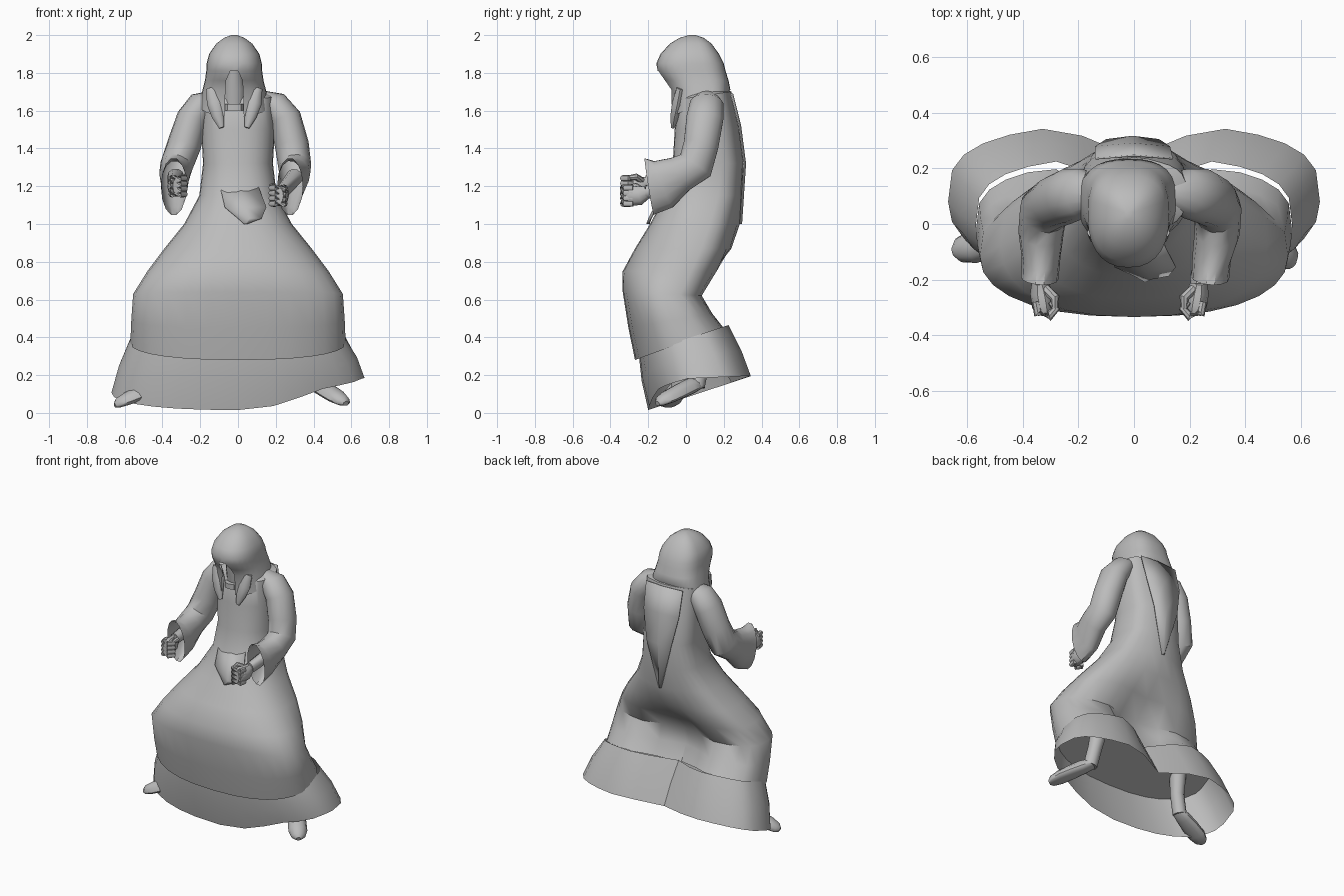
import bpy, bmesh, math
from mathutils import Vector

cube = bpy.data.objects.get("Cube")
if cube:
    bpy.data.objects.remove(cube)

GREY = (0.5, 0.5, 0.5, 1)
mat = bpy.data.materials.new("cloth grey")
mat.use_nodes = True
mat.diffuse_color = GREY
bsdf = mat.node_tree.nodes["Principled BSDF"]
bsdf.inputs["Base Color"].default_value = GREY
bsdf.inputs["Roughness"].default_value = 0.8


def clamp(v):
    return max(0, min(1, v))


def finish(name, bm, fix_normals=True, angle=40):
    if fix_normals:
        bmesh.ops.recalc_face_normals(bm, faces=bm.faces)
    me = bpy.data.meshes.new(name)
    bm.to_mesh(me)
    bm.free()
    me.materials.append(mat)
    ob = bpy.data.objects.new(name, me)
    bpy.context.collection.objects.link(ob)
    bpy.ops.object.select_all(action='DESELECT')
    ob.select_set(True)
    bpy.context.view_layer.objects.active = ob
    bpy.ops.object.shade_smooth_by_angle(angle=math.radians(angle))
    return ob


def skin(rings, cap_start=False, cap_end=False):
    """Join rings of points with quads."""
    bm = bmesh.new()
    rows = [[bm.verts.new(p) for p in ring] for ring in rings]
    n = len(rows[0])
    for a, b in zip(rows, rows[1:]):
        for i in range(n):
            j = (i + 1) % n
            bm.faces.new((a[i], a[j], b[j], b[i]))
    if cap_start:
        bm.faces.new(rows[0])
    if cap_end:
        bm.faces.new(rows[-1])
    return bm


def body_ring(zf, zb, hw, yf, yc, yl, cx=0, lobe=2.0, n=28):
    """Flat-lying section: round front, back that may be hollow in the middle."""
    pts = []
    mid = (yf + yl) / 2
    for i in range(n):
        a = math.tau * i / n
        c, s = math.cos(a), math.sin(a)
        x = hw * math.copysign(abs(c) ** 0.85, c)
        if s < 0:
            y = mid + (mid - yf) * -abs(s) ** 0.9
        else:
            k = clamp(abs(c) * lobe)
            k = k * k * (3 - 2 * k)
            y = mid + (yc + (yl - yc) * k - mid) * s ** 0.6
        f = (y - yf) / max(yl - yf, 0.01)
        pts.append(Vector((cx + x, y, zf + (zb - zf) * f)))
    return pts


def tube(name, path, n=12, cap=True, flat=0):
    """Round limb: path of (x, y, z, side radius, depth radius)."""
    pts = [Vector(p[:3]) for p in path]
    rings = []
    for i, p in enumerate(path):
        t = (pts[min(i + 1, len(pts) - 1)] - pts[max(i - 1, 0)]).normalized()
        side = Vector((1, 0, 0))
        side = (side - t * side.dot(t)).normalized()
        if flat:
            side = t.cross(Vector((0, 0, 1))).normalized()
        other = t.cross(side)
        ring = []
        for k in range(n):
            a = math.tau * k / n
            s = math.sin(a)
            if flat and s * other.z < 0:
                s *= flat
            ring.append(pts[i] + side * math.cos(a) * p[3] + other * s * p[4])
        rings.append(ring)
    return finish(name, skin(rings, cap, cap))


def panel(name, rows):
    """Hanging cloth strip: rows of (z, y, left x, right x)."""
    bm = bmesh.new()
    prev = None
    for z, y, x0, x1 in rows:
        edge = 0.012 if y < 0 else -0.012
        cur = [bm.verts.new(p) for p in ((x0, y + edge, z), ((x0 + x1) / 2, y, z), (x1, y + edge, z))]
        if prev:
            for i in range(2):
                bm.faces.new((prev[i], prev[i + 1], cur[i + 1], cur[i]))
        prev = cur
    ob = finish(name, bm)
    mod = ob.modifiers.new("thickness", 'SOLIDIFY')
    mod.thickness = 0.006


# Robe: neck, chest, waist, thighs, overskirt hem
robe = [(1.72, 1.72, .08, .0, .17, .17), (1.66, 1.70, .19, -.035, .24, .23),
        (1.5, 1.5, .195, -.06, .285, .27), (1.32, 1.32, .185, -.07, .305, .295),
        (1.15, 1.15, .205, -.11, .295, .29), (1.0, 1.0, .285, -.19, .285, .26),
        (.87, .87, .39, -.27, .24, .23), (.75, .75, .48, -.335, .13, .18),
        (.64, .62, .555, -.335, .02, .1), (.45, .53, .565, -.305, .0, .16),
        (.28, .46, .57, -.27, .05, .22)]
finish("robe", skin([body_ring(*r) for r in robe], True, True))

# Underskirt band, swept back around each leg and lifted on the left
band = [(.31, .47, .57, -.25, .08, .24), (.17, .33, .63, -.235, .17, .31), (.015, .2, .67, -.2, .24, .36)]
rings = [body_ring(*r, lobe=2.8) for r in band]
for k, ring in enumerate(rings):
    for p in ring:
        p.z += k * 0.05 * clamp((p.x - 0.12) / 0.35) * clamp(1 - p.y / 0.35)
finish("underskirt", skin(rings))

# Hood with a narrow arched face opening cut at the front
hood = [(1.57, 1.69, .182, -.078, .22, .22), (1.71, 1.71, .168, -.08, .235, .235),
        (1.76, 1.76, .155, -.115, .225, .225), (1.81, 1.81, .148, -.15, .21, .21),
        (1.85, 1.85, .146, -.157, .2, .2), (1.9, 1.9, .133, -.135, .175, .175),
        (1.955, 1.955, .095, -.085, .135, .135), (1.985, 1.985, .055, -.035, .095, .095),
        (2.0, 2.0, .015, .015, .05, .05)]
bm = skin([body_ring(*r, cx=-.02) for r in hood], False, True)
bmesh.ops.recalc_face_normals(bm, faces=bm.faces)
for v in bm.verts:
    if v.co.y < 0 and abs(v.co.z - 1.81) < .01 and abs(v.co.x + .02) < .06:
        v.co.x = -.02 + (v.co.x + .02) * .5
gone = []
for f in bm.faces:
    c = f.calc_center_median()
    if c.y < 0 and c.z < 1.8 and abs(c.x + .02) < .035:
        gone.append(f)
bmesh.ops.delete(bm, geom=gone, context='FACES')
finish("hood", bm, False, 60)

# Face, collar and hanging hood ends
tube("face", [(-.02, .02, 1.6, .06, .06), (-.02, .0, 1.72, .06, .06), (-.02, -.03, 1.83, .04, .05)])
tube("collar", [(-.02, -.04, 1.6, .05, .035), (-.02, -.04, 1.635, .05, .035)], 8)
for side, word in ((1, "left"), (-1, "right")):
    tube(word + "_hood_end", [(-.02 + side * .12, -.03, 1.72, .03, .02), (-.02 + side * .1, -.045, 1.64, .045, .03),
                              (-.02 + side * .085, -.06, 1.57, .033, .024), (-.02 + side * .067, -.07, 1.51, .014, .01)], 10)

# Hanging cloth at back and front
panel("back_panel", [(1.69, .25, -.14, .14), (1.52, .292, -.14, .13), (1.32, .318, -.1, .09), (1.0, .297, -.01, .01)])
panel("front_panel", [(1.22, -.07, -.1, .1), (1.09, -.168, -.07, .15), (1.03, -.2, .0, .125), (1.0, -.21, .03, .05)])

# Arms: sleeve, forearm and fist for each side
for side, word, grow, hand in ((1, "left", 0, Vector((.215, -.275, 1.15))),
                               (-1, "right", .05, Vector((-.32, -.275, 1.2)))):
    sx = lambda x, k: side * (x + grow * k)
    tube(word + "_sleeve", [
        (sx(.13, 0), .11, 1.68, .03, .05), (sx(.19, 0), .11, 1.635, .075, .09),
        (sx(.25, -.2), .1, 1.56, .085, .1), (sx(.285, 0), .08, 1.42, .09, .095),
        (sx(.3, .5), .05, 1.31, .088, .1), (sx(.3, .7), -.03, 1.265, .082, .1),
        (sx(.28, 1.1), -.12, 1.21, .07, .135), (sx(.275, 1.3), -.195, 1.198, .068, .155)], 14, False)
    wrist = hand + Vector((side * .02, .08, .02))
    tube(word + "_forearm", [(sx(.3, .6), .0, 1.25, .045, .045), (*wrist, .034, .038),
                             (*(wrist + Vector((0, -.02, 0))), .032, .038)], 10)
    hx, hy, hz = hand
    tube(word + "_palm", [(hx + side * .02, hy + .07, hz + .02, .028, .034), (hx + side * .015, hy + .03, hz, .04, .052),
                          (hx + side * .008, hy - .02, hz, .04, .058), (hx, hy - .05, hz, .026, .046)], 10)
    for i in range(4):
        z = hz + .042 - i * .028
        tube(f"{word}_finger_{i + 1}", [(hx + side * .034, hy - .005, z, .014, .016), (hx + side * .026, hy - .046, z, .018, .018),
                                        (hx - side * .015, hy - .057, z, .018, .018), (hx - side * .038, hy - .03, z, .016, .016),
                                        (hx - side * .02, hy - .005, z, .012, .012)], 8)
    tube(word + "_thumb", [(hx, hy + .04, hz + .03, .018, .018), (hx - side * .035, hy + .01, hz + .05, .018, .018),
                           (hx - side * .035, hy - .035, hz + .045, .011, .011)], 8)

# Legs: shin and slipper for each side
for word, heel, toe in (("left", Vector((.39, .08, .15)), Vector((.57, -.15, .045))),
                        ("right", Vector((-.38, -.03, .14)), Vector((-.65, -.1, .035)))):
    tube(word + "_shin", [(heel.x * .95, heel.y + .03, .42, .055, .055), (heel.x, heel.y, .26, .045, .045),
                          (*heel.lerp(toe, .1), .045, .045)], 10)
    shape = ((-.04, .02, .02), (.05, .042, .045), (.25, .05, .06), (.5, .058, .056),
             (.75, .06, .05), (.93, .044, .038), (1.0, .018, .018))
    tube(word + "_slipper", [(*heel.lerp(toe, f), w, h) for f, w, h in shape], 12, True, .4)
